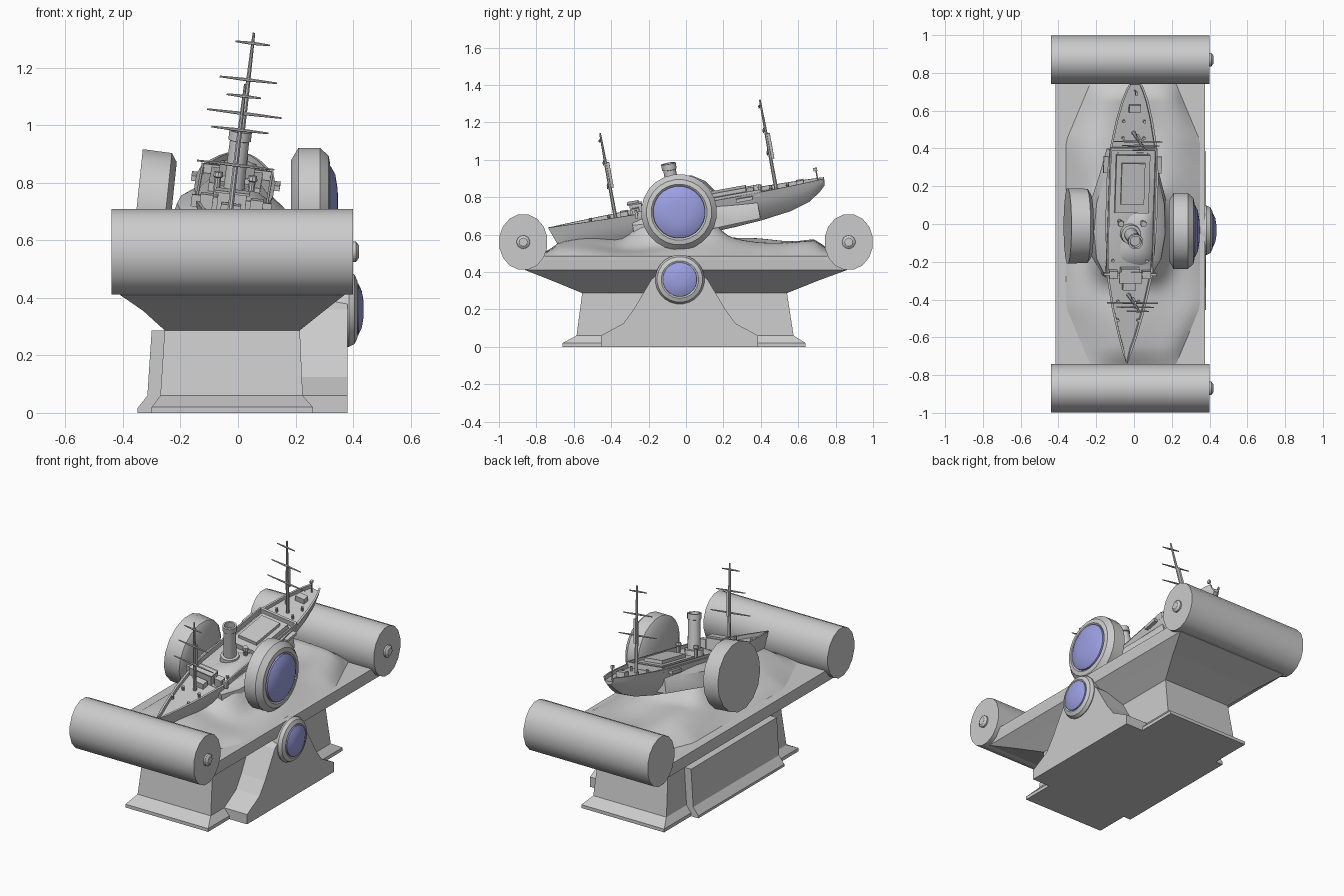
import bpy, math
from math import cos, sin, pi, radians, exp
from mathutils import Matrix, Vector

cube = bpy.data.objects.get("Cube")
if cube:
    bpy.data.objects.remove(cube, do_unlink=True)


def material(name, rgb):
    m = bpy.data.materials.new(name)
    m.use_nodes = True
    m.diffuse_color = (*rgb, 1)
    m.node_tree.nodes["Principled BSDF"].inputs["Base Color"].default_value = (*rgb, 1)
    return m


GREY = material("grey stone", (0.6, 0.6, 0.6))
BLUE = material("blue glass", (0.33, 0.35, 0.76))
IDENT = Matrix.Identity(4)
# Ship frame: pitched up at the stern, rolled to its left
SHIP = (Matrix.Translation((-0.015, 0, 0.77)) @ Matrix.Rotation(radians(-1.8), 4, 'Z')
        @ Matrix.Rotation(radians(10.2), 4, 'X') @ Matrix.Rotation(radians(7), 4, 'Y'))


def loft(name, rings, mat=GREY, mtx=IDENT, smooth=None, closed=True):
    """Skin a row of equal-length point rings; closed rings get end caps."""
    n = len(rings[0])
    verts = [mtx @ Vector(p) for r in rings for p in r]
    span = n if closed else n - 1
    faces = [(i * n + j, i * n + (j + 1) % n, (i + 1) * n + (j + 1) % n, (i + 1) * n + j)
             for i in range(len(rings) - 1) for j in range(span)]
    if closed:
        faces += [tuple(range(n))[::-1], tuple(range(len(verts) - n, len(verts)))]
    me = bpy.data.meshes.new(name)
    me.from_pydata(verts, [], faces)
    me.materials.append(mat)
    ob = bpy.data.objects.new(name, me)
    bpy.context.collection.objects.link(ob)
    bpy.ops.object.select_all(action='DESELECT')
    ob.select_set(True)
    bpy.context.view_layer.objects.active = ob
    if closed:
        bpy.ops.object.mode_set(mode='EDIT')
        bpy.ops.mesh.select_all(action='SELECT')
        bpy.ops.mesh.normals_make_consistent(inside=False)
        bpy.ops.object.mode_set(mode='OBJECT')
    if smooth:
        bpy.ops.object.shade_smooth_by_angle(angle=radians(smooth))
    return ob


def lathe(name, centre, profile, axis='X', segs=24, mat=GREY, mtx=IDENT, squash=1, smooth=35):
    """Spin (distance, radius) pairs about an axis through the centre."""
    rings = []
    for d, r in profile:
        ring = []
        for k in range(segs):
            a = 2 * pi * (k + 0.5) / segs
            u, v = r * cos(a) * squash, r * sin(a)
            ring.append((d, u, v) if axis == 'X' else (u, v, d))
        rings.append(ring)
    return loft(name, rings, mat, mtx @ Matrix.Translation(centre), smooth)


def rect(x0, x1, y0, y1, z):
    return [(x0, y0, z), (x1, y0, z), (x1, y1, z), (x0, y1, z)]


def box(name, x, y, z, mtx=SHIP):
    return loft(name, [rect(*x, *y, z[0]), rect(*x, *y, z[1])], mtx=mtx)


# Pedestal flaring into the table
loft("pedestal", [rect(*r) for r in (
    (-.30, .26, -.66, .64, 0), (-.30, .26, -.66, .64, .02), (-.27, .225, -.585, .575, .06),
    (-.255, .215, -.555, .54, .287), (-.33, .30, -.72, .71, .355),
    (-.41, .37, -.86, .86, .41), (-.415, .375, -.86, .86, .465), (-.415, .375, -.86, .86, .485))])

# Side brackets
half = [(.42, 0), (.42, .06), (.30, .125), (.245, .20), (.15, .36), (.09, .41)]
outline = [(-.035 - y, z) for y, z in half] + [(-.035 + y, z) for y, z in reversed(half)]
loft("left_bracket", [[(x, y, z) for y, z in outline] for x in (.20, .38)])
loft("right_bracket", [rect(*r) for r in (
    (-.35, -.2, -.45, .38, 0), (-.35, -.2, -.45, .38, .015),
    (-.315, -.2, -.45, .38, .06), (-.30, -.2, -.45, .38, .287))])

# Rollers with end knobs
for side, y in (("front", -.87), ("back", .87)):
    lathe(side + "_roller", (0, y, .56), [(-.44, .151), (.40, .151)], segs=16, squash=.865)
    lathe(side + "_roller_knob", (0, y, .56), [(.39, .036), (.41, .036), (.42, .022)], segs=14)

# Lower dial
lathe("lower_dial_rim", (0, -.033, .36),
      [(.34, .125), (.385, .132), (.405, .122), (.415, .1), (.41, .09)])
lathe("lower_dial_glass", (0, -.033, .36),
      [(.40, .093), (.418, .091), (.43, .065), (.436, .03)], mat=BLUE)

# Paddle wheels
lathe("left_wheel", (0, -.037, .72),
      [(.185, .16), (.21, .203), (.285, .203), (.315, .175), (.32, .15), (.31, .138)])
lathe("left_wheel_glass", (0, -.037, .72),
      [(.30, .142), (.322, .139), (.338, .11), (.346, .06), (.348, .02)], mat=BLUE)
lean = Matrix.Translation((-.29, -.01, .712)) @ Matrix.Rotation(radians(6), 4, 'Y')
lathe("right_wheel", (0, 0, 0),
      [(-.062, .185), (-.062, .203), (.04, .2), (.06, .17)], segs=16, mtx=lean)


# Sea surface
def sea_height(u, x, y):
    edge = max(0, 1 - abs(u) ** 3)
    swell = .07 + .025 * (y + .3) + .018 * sin(9 * y + 5 * x) + .012 * sin(14 * x - 4 * y)
    end = min(1, (0.80 - abs(y)) / .12)
    mound = .20 * exp(-((x + .02) / .19) ** 4 - ((y + .06) / .22) ** 4)
    return .487 + edge * (swell * end + mound)


rows = []
for i in range(41):
    y = -.76 + 1.52 * i / 40
    w = min(.355, .22 + .42 * (.76 - abs(y)))
    rows.append([(w * u - .005, y, sea_height(u, w * u, y))
                 for u in (j / 14 - 1 for j in range(29))])
loft("sea", rows, smooth=50, closed=False)

# Hull with bulwark and sunken deck
stations = [(-.75, .004, .12), (-.68, .028, .13), (-.6, .052, .15), (-.45, .09, .17),
            (-.28, .122, .18), (0, .138, .18), (.25, .138, .17), (.40, .128, .16),
            (.56, .098, .14), (.66, .072, .11), (.72, .05, .07), (.75, .035, .04)]
rings = []
for y, w, d in stations:
    inner = max(w - .012, w * .4)
    port = [(.35 * w, -d), (.78 * w, -.6 * d), (.93 * w, -.25 * d), (w, 0),
            (inner, 0), (inner, -.022)]
    rake = .35 if y < 0 else -.1
    rings.append([(x, y - z * rake, z) for x, z in port]
                 + [(-x, y - z * rake, z) for x, z in reversed(port)])
loft("hull", rings, mtx=SHIP, smooth=30)

# Sponsons bulging from the hull beside the wheels
loft("sponsons", [[(x * f, y, z) for x, z in ((-.21, -.14), (-.19, -.055), (-.13, -.02),
                                               (.13, -.02), (.19, -.055), (.21, -.14))]
                  for y, f in ((-.30, .62), (-.2, .9), (-.06, 1), (.1, .95), (.25, .75), (.38, .6))],
     mtx=SHIP, smooth=40)

# Deck fittings
box("quarterdeck_step", (-.122, .122), (.395, .41), (-.02, .012))
box("bridge_rail", (-.14, .14), (-.275, -.262), (-.02, .022))
box("hatch_base", (-.09, .09), (.06, .37), (-.02, .01))
box("hatch_cover", (-.062, .062), (.11, .33), (.01, .03))
box("bridge_house", (-.05, .05), (-.30, -.235), (-.02, .045))
box("bridge_roof", (-.06, .06), (-.31, -.25), (.045, .053))
box("fore_locker", (-.035, .035), (-.355, -.315), (-.02, .015))
box("stern_locker", (-.03, .03), (.60, .64), (-.02, .012))
for s in (-1, 1):
    name = "left" if s > 0 else "right"
    box(name + "_bridge_block", sorted((s * .065, s * .11)), (-.29, -.25), (-.02, .03))
    box(name + "_side_rail", sorted((s * .118, s * .126)), (-.26, .40), (-.02, .014))
    box(name + "_boat_step", sorted((s * .13, s * .155)), (.27, .36), (-.03, -.012))
    for i, y in enumerate((-.52, -.42, -.2, .46, .55)):
        lathe(f"{name}_bollard_{i}", (s * (.055 if abs(y) > .3 else .09), y, 0),
              [(-.022, .008), (.004, .008)], 'Z', 8, mtx=SHIP)

# Funnel and vents
lathe("funnel", (0, -.055, 0), [(-.02, .055), (.02, .052), (.022, .037), (.19, .034),
                               (.192, .04), (.225, .04), (.225, .03), (.19, .028)],
      'Z', 16, mtx=SHIP)
for x in (-.06, .06):
    lathe("vent", (x, .01, 0), [(-.02, .012), (.04, .012), (.045, .018), (.06, .015)],
          'Z', 10, mtx=SHIP)

# Masts with yards and ladders
for name, y, h, yards in (("fore", -.385, .45, ((.165, .135), (.29, .1), (.41, .06))),
                          ("aft", .488, .475, ((.19, .13), (.31, .1), (.44, .06)))):
    lathe(name + "_mast", (0, y, 0), [(-.02, .011), (.26, .009), (h, .005)], 'Z', 8, mtx=SHIP)
    box(name + "_topmast", (-.007, .007), (y + .004, y + .02), (.15, .29))
    for i, (z, w) in enumerate(yards):
        lathe(f"{name}_yard_{i}", (0, y - .01, z),
              [(-w, .003), (0, .006), (w, .003)], segs=6, mtx=SHIP)

# Stern lantern
lathe("stern_post", (0, .715, 0), [(-.02, .004), (.05, .004)], 'Z', 8, mtx=SHIP)
box("stern_lantern", (-.006, .006), (.702, .722), (.045, .062))
